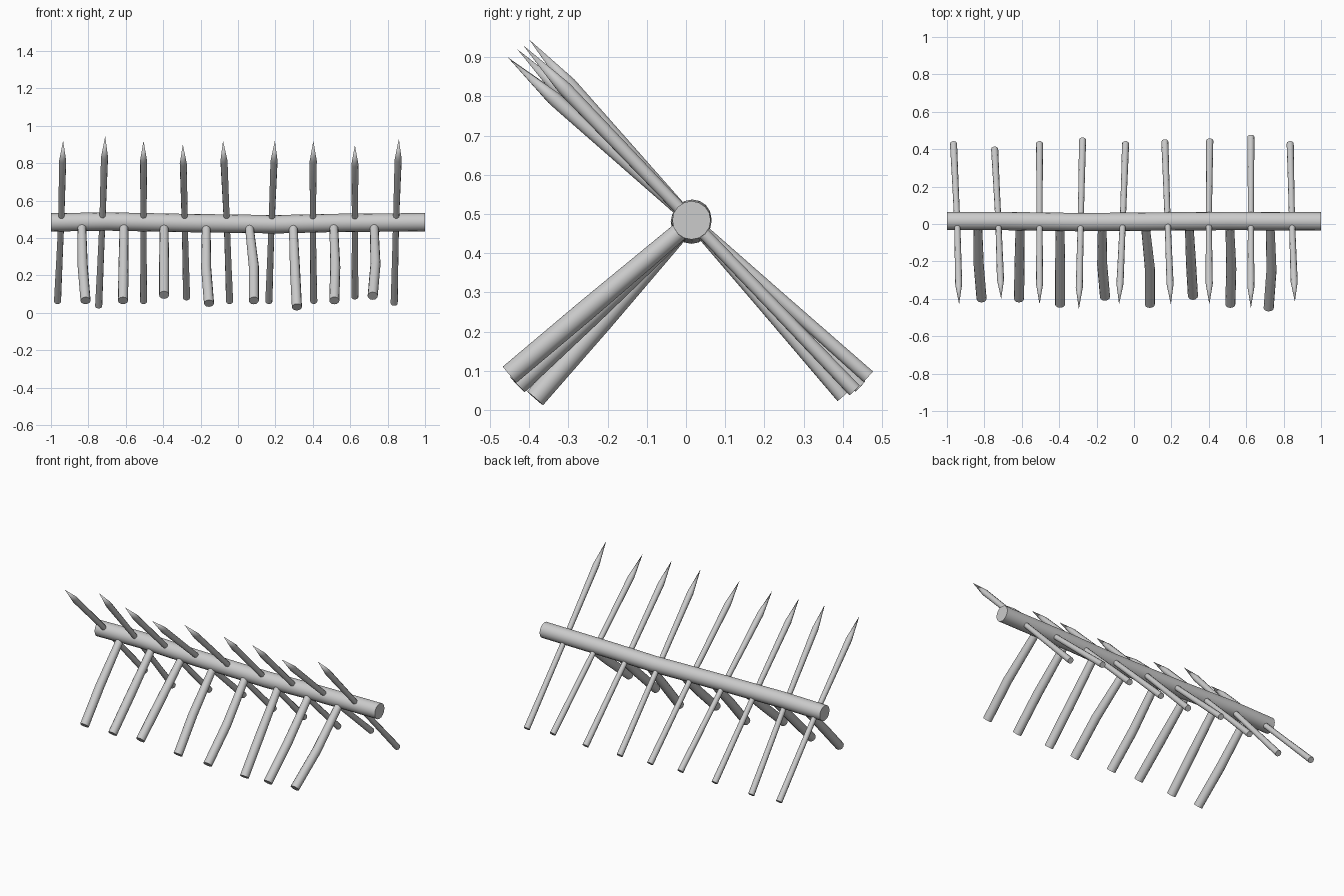
import bpy
import bmesh
import math
from mathutils import Vector

cube = bpy.data.objects.get("Cube")
if cube:
    bpy.data.objects.remove(cube)

wood = bpy.data.materials.new("weathered grey")
wood.use_nodes = True
GREY = (0.6, 0.6, 0.6, 1)
wood.diffuse_color = GREY
wood.node_tree.nodes["Principled BSDF"].inputs["Base Color"].default_value = GREY


def pole(name, points, radii, sides=12):
    """Round pole through the points, with flat ends; a zero radius makes a point."""
    points = [Vector(p) for p in points]
    axis = (points[-1] - points[0]).normalized()
    side = axis.cross(Vector((0, 0, 1))).normalized()
    up = side.cross(axis)
    bm = bmesh.new()
    rings = []
    for centre, radius in zip(points, radii):
        ring = []
        for i in range(sides):
            a = math.tau * i / sides
            ring.append(bm.verts.new(centre + radius * (math.cos(a) * side + math.sin(a) * up)))
        rings.append(ring)
    for low, high in zip(rings, rings[1:]):
        for i in range(sides):
            j = (i + 1) % sides
            bm.faces.new((low[i], low[j], high[j], high[i]))
    bm.faces.new(rings[0])
    bm.faces.new(rings[-1])
    bmesh.ops.remove_doubles(bm, verts=bm.verts, dist=0.0001)
    bmesh.ops.recalc_face_normals(bm, faces=bm.faces)
    mesh = bpy.data.meshes.new(name)
    bm.to_mesh(mesh)
    bm.free()
    mesh.materials.append(wood)
    obj = bpy.data.objects.new(name, mesh)
    bpy.context.collection.objects.link(obj)
    bpy.ops.object.select_all(action="DESELECT")
    obj.select_set(True)
    bpy.context.view_layer.objects.active = obj
    bpy.ops.object.shade_smooth_by_angle(angle=math.radians(40))
    return obj


# Long, slightly crooked main log
log_path = [(-1, .016, .483), (-.7, .016, .488), (-.3, .01, .48),
            (0, .012, .476), (.2, .014, .473), (.5, .016, .48), (1, .014, .484)]
pole("main_log", log_path, [.049] * len(log_path), sides=16)

# Sharpened stakes through the log: foot x, y, z; crossing x; tip x, y, z
stakes = [
    (-.965, .43, .06, -.945, -.935, -.43, .92),
    (-.745, .4, .035, -.725, -.71, -.4, .945),
    (-.505, .43, .06, -.505, -.505, -.43, .92),
    (-.275, .45, .08, -.285, -.295, -.455, .9),
    (-.045, .43, .06, -.06, -.08, -.43, .92),
    (.165, .44, .06, .18, .197, -.43, .92),
    (.405, .445, .06, .4, .403, -.43, .92),
    (.625, .465, .085, .625, .625, -.45, .895),
    (.835, .43, .05, .845, .86, -.415, .93),
]
for n, (fx, fy, fz, cx, tx, ty, tz) in enumerate(stakes, 1):
    foot, tip = Vector((fx, fy, fz)), Vector((tx, ty, tz))
    cross = Vector((cx, .01, .487))
    pole(f"stake_{n}",
         [foot, foot.lerp(cross, .5), cross, cross.lerp(tip, .5), cross.lerp(tip, .75), tip],
         [.019, .017, .016, .018, .019, 0], sides=10)

# Thick front legs: top x, middle x, foot x, y, z
legs = [
    (-.835, -.83, -.815, -.4, .065),
    (-.61, -.612, -.615, -.4, .065),
    (-.395, -.395, -.395, -.43, .095),
    (-.17, -.17, -.155, -.39, .05),
    (.06, .085, .085, -.43, .065),
    (.295, .305, .315, -.385, .03),
    (.512, .52, .515, -.43, .065),
    (.728, .735, .72, -.45, .09),
]
for n, (ax, mx, fx, fy, fz) in enumerate(legs, 1):
    top, foot = Vector((ax, -.005, .465)), Vector((fx, fy, fz))
    middle = top.lerp(foot, .55)
    middle.x = mx
    pole(f"front_leg_{n}", [top, middle, foot], [.023, .027, .027])
